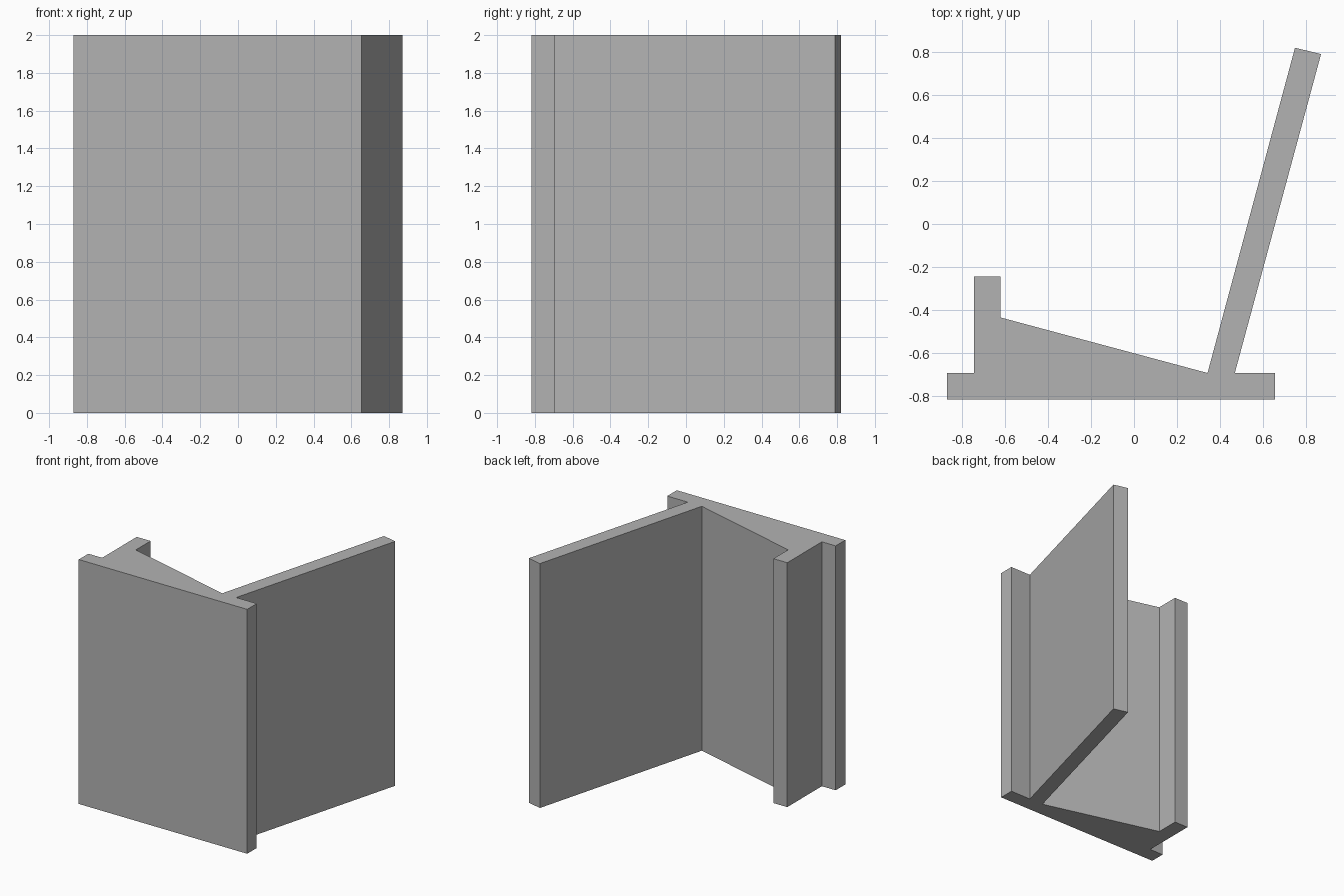
import bpy
import bmesh

HEIGHT = 2.0

cube = bpy.data.objects.get("Cube")
if cube:
    bpy.data.objects.remove(cube, do_unlink=True)

# Plain grey material
grey = bpy.data.materials.new("plain grey")
grey.use_nodes = True
colour = (0.45, 0.45, 0.45, 1)
grey.diffuse_color = colour
grey.node_tree.nodes["Principled BSDF"].inputs["Base Color"].default_value = colour


def extrude_profile(name, points, height, material):
    """Extrude a closed outline in the ground plane straight up."""
    bm = bmesh.new()
    base = bm.faces.new([bm.verts.new((x, y, 0)) for x, y in points])
    top = bmesh.ops.extrude_face_region(bm, geom=[base], use_keep_orig=True)["geom"]
    moved = [v for v in top if isinstance(v, bmesh.types.BMVert)]
    bmesh.ops.translate(bm, verts=moved, vec=(0, 0, height))
    bmesh.ops.recalc_face_normals(bm, faces=bm.faces)
    mesh = bpy.data.meshes.new(name)
    bm.to_mesh(mesh)
    bm.free()
    mesh.materials.append(material)
    obj = bpy.data.objects.new(name, mesh)
    bpy.context.collection.objects.link(obj)
    return obj


# Outline: front plate, right lip, slanted fin, wedge, short rear rib, left lip
outline = [
    (-0.87, -0.817), (0.655, -0.817), (0.655, -0.693), (0.469, -0.693),
    (0.87, 0.79), (0.749, 0.82), (0.342, -0.693),
    (-0.62, -0.435), (-0.62, -0.245), (-0.745, -0.245),
    (-0.745, -0.693), (-0.87, -0.693),
]
extrude_profile("angled_extrusion", outline, HEIGHT, grey)
